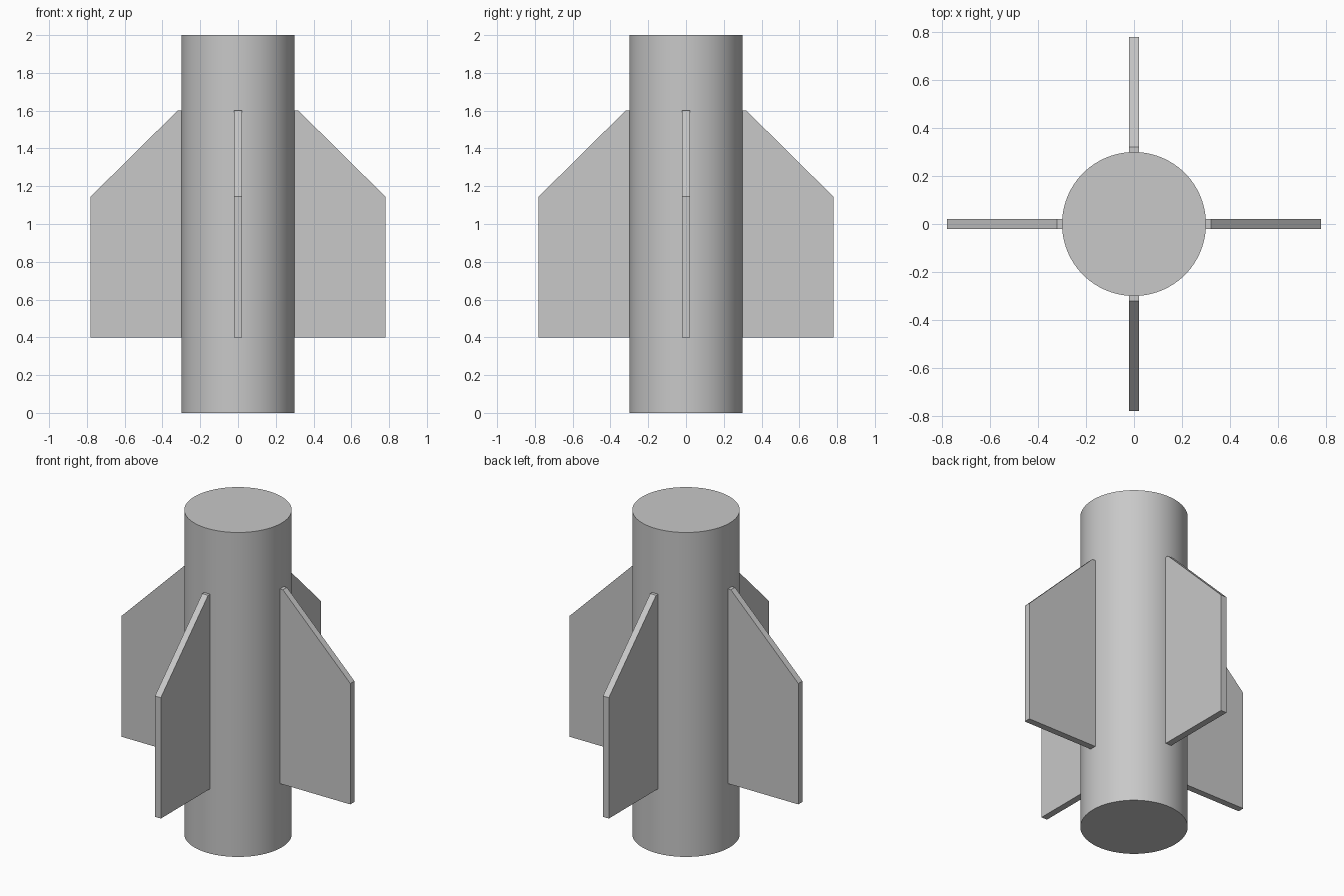
import bpy
import bmesh
import math
from mathutils import Matrix, Vector

cube = bpy.data.objects.get("Cube")
if cube:
    bpy.data.objects.remove(cube, do_unlink=True)

# Single plain grey
GREY = (0.58, 0.58, 0.58, 1.0)
grey = bpy.data.materials.new("plain grey")
grey.use_nodes = True
grey.diffuse_color = GREY
grey.node_tree.nodes["Principled BSDF"].inputs["Base Color"].default_value = GREY

RADIUS, HEIGHT, THICKNESS = 0.30, 2.0, 0.04

# Cylindrical body with flat caps
bpy.ops.mesh.primitive_cylinder_add(
    vertices=96, radius=RADIUS, depth=HEIGHT, location=(0, 0, HEIGHT / 2))
body = bpy.context.object
body.name = "body_tube"
body.data.materials.append(grey)
bpy.ops.object.shade_smooth_by_angle(angle=math.radians(30))

# Fin outline as (distance from axis, height); the root sinks into the body
FIN_PROFILE = [(0.28, 0.40), (0.78, 0.40), (0.78, 1.145), (0.32, 1.60), (0.28, 1.60)]


def make_fin(name, angle):
    bm = bmesh.new()
    verts = [bm.verts.new((r, -THICKNESS / 2, z)) for r, z in FIN_PROFILE]
    side = bm.faces.new(verts)
    extruded = bmesh.ops.extrude_face_region(bm, geom=[side])["geom"]
    moved = [v for v in extruded if isinstance(v, bmesh.types.BMVert)]
    bmesh.ops.translate(bm, verts=moved, vec=Vector((0, THICKNESS, 0)))
    bmesh.ops.rotate(bm, verts=bm.verts, matrix=Matrix.Rotation(angle, 3, "Z"))
    bmesh.ops.recalc_face_normals(bm, faces=bm.faces)
    mesh = bpy.data.meshes.new(name)
    bm.to_mesh(mesh)
    bm.free()
    mesh.materials.append(grey)
    fin = bpy.data.objects.new(name, mesh)
    bpy.context.collection.objects.link(fin)


# Four fins at quarter turns
for i, where in enumerate(("left", "back", "right", "front")):
    make_fin(where + "_fin", i * math.pi / 2)
